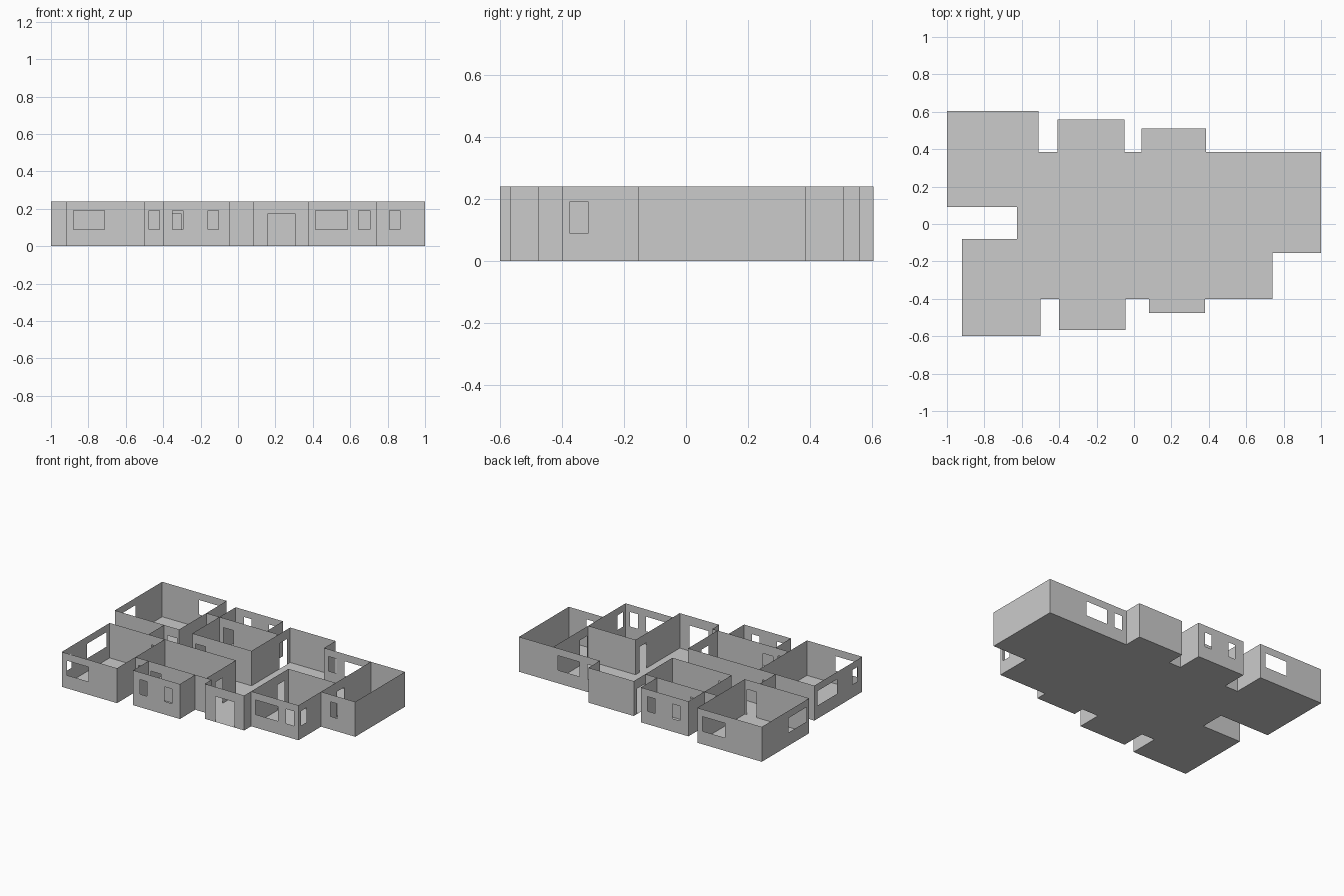
import bpy

if "Cube" in bpy.data.objects:
    bpy.data.objects.remove(bpy.data.objects["Cube"])

HEIGHT = 0.24
DOOR = (0.0, 0.175)
WIN = (0.09, 0.19)


def mesh_object(name, quads):
    verts, faces, index = [], [], {}
    for quad in quads:
        face = []
        for p in quad:
            if p not in index:
                index[p] = len(verts)
                verts.append(p)
            face.append(index[p])
        faces.append(face)
    me = bpy.data.meshes.new(name)
    me.from_pydata(verts, [], faces)
    me.update()
    ob = bpy.data.objects.new(name, me)
    bpy.context.collection.objects.link(ob)
    return ob


def wall(name, axis, at, a, b, windows=(), doors=()):
    """Thin wall along an axis, with rectangular openings left out."""
    holes = sorted([(s, e, *WIN) for s, e in windows] + [(s, e, *DOOR) for s, e in doors])
    cells, cur = [], a
    for s, e, lo, hi in holes:
        cells.append((cur, s, 0, HEIGHT))
        if lo > 0:
            cells.append((s, e, 0, lo))
        cells.append((s, e, hi, HEIGHT))
        cur = e
    cells.append((cur, b, 0, HEIGHT))

    def pt(t, z):
        return (t, at, z) if axis == "x" else (at, t, z)
    mesh_object(name, [[pt(s, l), pt(e, l), pt(e, h), pt(s, h)] for s, e, l, h in cells])


# Floor slabs of the rooms, as x0, y0, x1, y1
rooms = [(-1, .09, -.51, .605), (-.51, .09, .04, .385), (-.41, .385, -.05, .56),
         (-.625, -.08, .04, .09), (-.92, -.6, -.5, -.08), (-.5, -.4, .04, -.08),
         (-.4, -.567, -.045, -.4), (.04, -.4, .38, .385), (.04, .385, .385, .51),
         (.08, -.475, .38, -.4), (.38, -.4, .74, .385), (.74, -.155, 1, .385)]
mesh_object("floor", [[(a, b, 0.0), (a, d, 0.0), (c, d, 0.0), (c, b, 0.0)]
                      for a, b, c, d in rooms])

# North-west bedroom
wall("nw_north_wall", "x", .605, -1, -.51, [(-.72, -.55)])
wall("nw_south_wall", "x", .09, -1, -.51, doors=[(-.6, -.525)])
wall("nw_west_wall", "y", -1, .09, .605, [(.12, .315)])
wall("nw_east_wall", "y", -.51, .09, .605)

# North middle room and its bathroom
wall("north_room_west_wall", "y", -.41, .09, .56)
wall("north_room_south_wall", "x", .09, -.41, .04, doors=[(-.385, -.31)])
wall("north_room_north_wall", "x", .385, -.51, .04, doors=[(-.38, -.305)])
wall("north_bath_north_wall", "x", .56, -.41, -.05, [(-.345, -.29), (-.155, -.1)])
wall("north_bath_east_wall", "y", -.05, .385, .56)

# Living hall, with a back door
wall("hall_west_wall", "y", .04, .09, .51, doors=[(.395, .475)])
wall("hall_north_wall", "x", .51, .04, .385)
wall("hall_east_step", "y", .385, .385, .51)
wall("corridor_west_wall", "y", -.625, -.08, .09)

# South-west bedroom, middle room and bathroom
wall("south_rooms_north_wall", "x", -.08, -.92, .04, doors=[(-.6, -.525)])
wall("sw_west_wall", "y", -.92, -.6, -.08, [(-.55, -.495), (-.325, -.115)])
wall("sw_south_wall", "x", -.6, -.92, -.5, [(-.88, -.715)])
wall("sw_east_wall", "y", -.5, -.6, -.08)
wall("south_room_south_wall", "x", -.4, -.5, .08, [(-.475, -.42)], [(-.38, -.305)])
wall("south_room_east_wall", "y", .04, -.4, -.08, doors=[(-.3, -.225)])
wall("south_bath_south_wall", "x", -.567, -.4, -.045, [(-.35, -.295), (-.16, -.105)])
wall("south_bath_west_wall", "y", -.4, -.567, -.4)
wall("south_bath_east_wall", "y", -.045, -.567, -.4)

# Entrance
wall("entrance_wall", "x", -.475, .08, .38, doors=[(.16, .305)])
wall("entrance_west_wall", "y", .08, -.475, -.4)

# South-east room
wall("se_west_wall", "y", .38, -.475, .005, doors=[(-.115, -.04)])
wall("se_south_wall", "x", -.4, .38, .74, [(.415, .585), (.645, .705)])
wall("se_north_wall", "x", .005, .38, .74)

# East room and the wall shared with the kitchen
wall("kitchen_east_wall", "y", .74, -.4, .385, [(-.375, -.315)], [(.02, .095)])
wall("kitchen_north_wall", "x", .385, .385, 1, [(.42, .48), (.54, .705)])
wall("east_room_east_wall", "y", 1, -.155, .385)
wall("east_room_south_wall", "x", -.155, .74, 1, [(.81, .865)])
